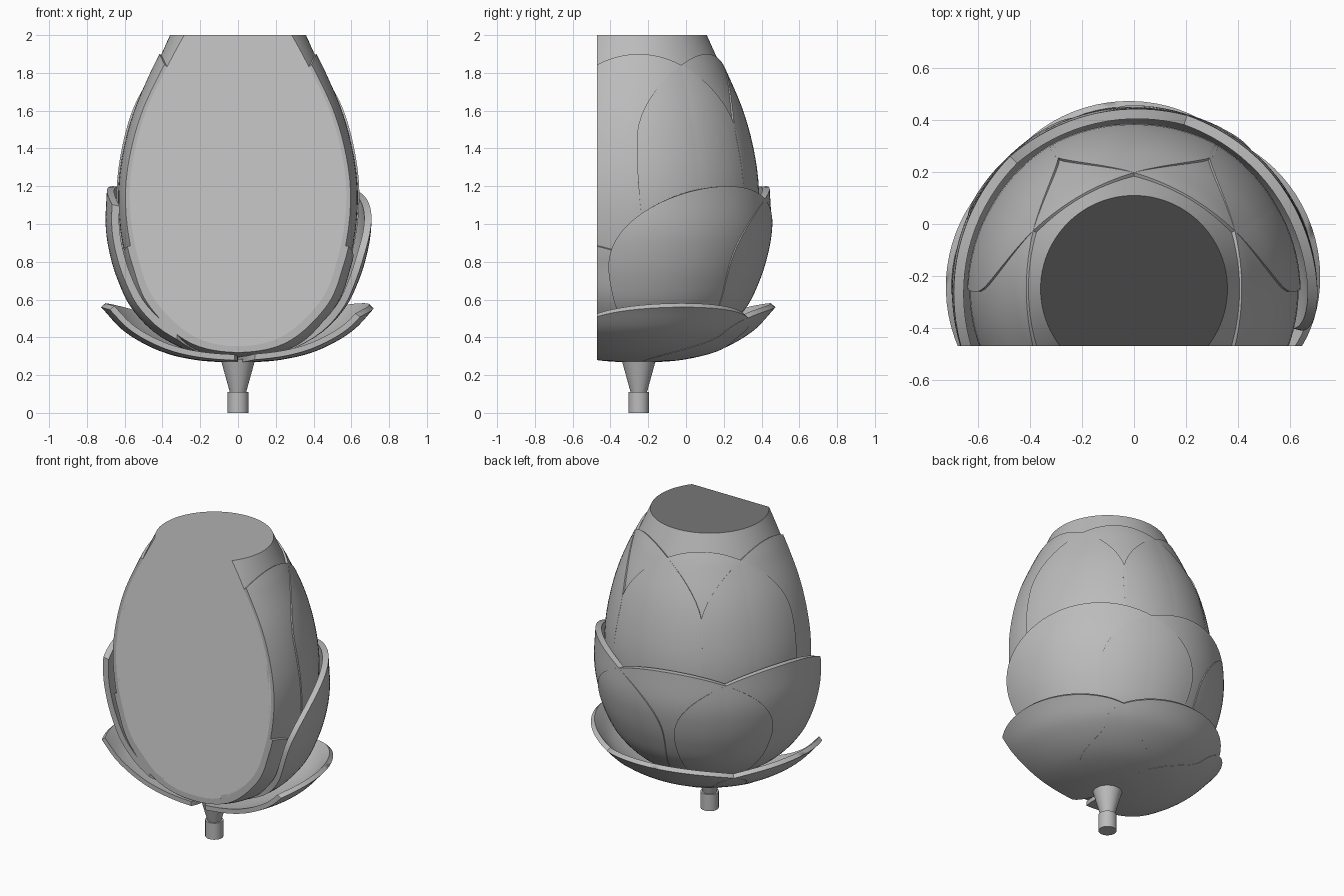
import bpy, bmesh, math
from mathutils import Vector

cube = bpy.data.objects.get("Cube")
if cube:
    bpy.data.objects.remove(cube, do_unlink=True)

AXIS_Y = -0.25      # vertical axis of the bud
CUT_Y = -0.47       # flat front slice

grey = bpy.data.materials.new("plain grey")
grey.use_nodes = True
grey.diffuse_color = (0.5, 0.5, 0.5, 1)
grey.node_tree.nodes["Principled BSDF"].inputs["Base Color"].default_value = (0.5, 0.5, 0.5, 1)


def sample(points, t):
    """Smooth curve through (radius, height) points, t from 0 to 1."""
    pts = [Vector(p) for p in points]
    n = len(pts) - 1
    i = min(int(t * n), n - 1)
    f = t * n - i
    b, c = pts[i], pts[i + 1]
    a = pts[i - 1] if i else b * 2 - c
    d = pts[i + 2] if i + 2 <= n else c * 2 - b
    return 0.5 * (2 * b + (c - a) * f + (2 * a - 5 * b + 4 * c - d) * f ** 2
                  + (3 * b - a - 3 * c + d) * f ** 3)


def place(r, z, angle):
    return (r * math.cos(angle), AXIS_Y + r * math.sin(angle), z)


def finish(bm, name):
    """Slice the front off, close the openings and make the object."""
    bmesh.ops.remove_doubles(bm, verts=bm.verts, dist=0.0004)
    bmesh.ops.bisect_plane(bm, geom=bm.verts[:] + bm.edges[:] + bm.faces[:],
                           plane_co=(0, CUT_Y, 0), plane_no=(0, -1, 0), clear_outer=True)
    bmesh.ops.holes_fill(bm, edges=[e for e in bm.edges if e.is_boundary], sides=0)
    bmesh.ops.recalc_face_normals(bm, faces=bm.faces)
    mesh = bpy.data.meshes.new(name)
    bm.to_mesh(mesh)
    bm.free()
    mesh.materials.append(grey)
    ob = bpy.data.objects.new(name, mesh)
    bpy.context.collection.objects.link(ob)
    bpy.ops.object.select_all(action='DESELECT')
    ob.select_set(True)
    bpy.context.view_layer.objects.active = ob
    bpy.ops.object.shade_smooth_by_angle(angle=math.radians(32))


def bridge(bm, rings):
    for low, high in zip(rings, rings[1:]):
        for i in range(len(low)):
            j = (i + 1) % len(low)
            bm.faces.new((low[i], low[j], high[j], high[i]))


def lathe(name, outline, sides):
    bm = bmesh.new()
    rings = [[bm.verts.new(place(r, z, math.tau * i / sides)) for i in range(sides)]
             for r, z in outline]
    bridge(bm, rings)
    finish(bm, name)


def petal(name, profile, centre, width, base_width, widest, thick, flare, rows=40, cols=32):
    """Curved shell with a round tip, widest at one height."""
    bm = bmesh.new()
    top, bottom = profile[-1][1], profile[0][1]
    rings = []
    for k in range(rows + 1):
        t = math.sin(math.pi / 2 * k / rows)
        p = sample(profile, t)
        tangent = (sample(profile, min(t + 0.01, 1)) - sample(profile, t - 0.01 if t > 0.01 else 0)).normalized()
        inward = Vector((-tangent.y, tangent.x)) * thick
        if p.y > widest:
            w = width * math.sqrt(max(0, 1 - ((p.y - widest) / (top - widest)) ** 2))
        else:
            f = max(0, (p.y - bottom) / (widest - bottom))
            w = base_width + (width - base_width) * math.sin(f * math.pi / 2)
        if k == rows:
            w = 0
        outer, inner = [], []
        for c in range(cols + 1):
            d = w * (2 * c / cols - 1)
            a = math.radians(centre + d)
            out = flare * (d / 60) ** 2 * t
            q = p + inward
            outer.append(bm.verts.new(place(p.x + out, p.y, a)))
            inner.append(bm.verts.new(place(max(q.x + out, 0.001), q.y, a)))
        rings.append(outer + inner[::-1])
    bridge(bm, rings)
    finish(bm, name)


# Stem
lathe("stem", [(0.055, 0), (0.055, 0.11)], 40)
lathe("stem_cone", [(0.042, 0.105), (0.092, 0.285)], 40)

# Solid heart of the bud
bud = [(0.01, 0.31), (0.2, 0.33), (0.36, 0.41), (0.52, 0.6), (0.59, 0.8), (0.627, 1.0),
       (0.633, 1.2), (0.605, 1.4), (0.55, 1.6), (0.465, 1.8), (0.415, 1.9)]
core = [(max(r - 0.02, 0.005), z + 0.01) for r, z in bud[:-1]] + [(0.36, 2.0)]
lathe("bud_core", [sample(core, k / 60) for k in range(61)], 96)

# Inner petals wrapping the heart
for n in range(4):
    petal(f"inner_petal_{n + 1}", bud, 60 * n, 61, 46, 1.45, 0.035, 0.014)

# Short petals beside the slice
short = [(r + 0.012, z - 0.012) for r, z in bud[:5]] + [(0.63, 0.9)]
for n, centre in enumerate((-38, 218)):
    petal(f"short_petal_{n + 1}", short, centre, 50, 70, 0.6, 0.035, 0)

# Middle petals
middle = [(0.01, 0.285), (0.2, 0.305), (0.42, 0.41), (0.56, 0.55), (0.635, 0.7),
          (0.68, 0.85), (0.7, 1.0), (0.692, 1.2)]
for n in range(3):
    petal(f"middle_petal_{n + 1}", middle, 43 + 60 * n, 57, 48, 0.75, 0.038, 0.014)

# Outer open petals
dish = [(0.01, 0.265), (0.22, 0.28), (0.42, 0.33), (0.6, 0.43), (0.725, 0.56)]
for n in range(3):
    petal(f"outer_petal_{n + 1}", dish, 19 + 79 * n, 49, 95, 0.42, 0.03, 0.01)
